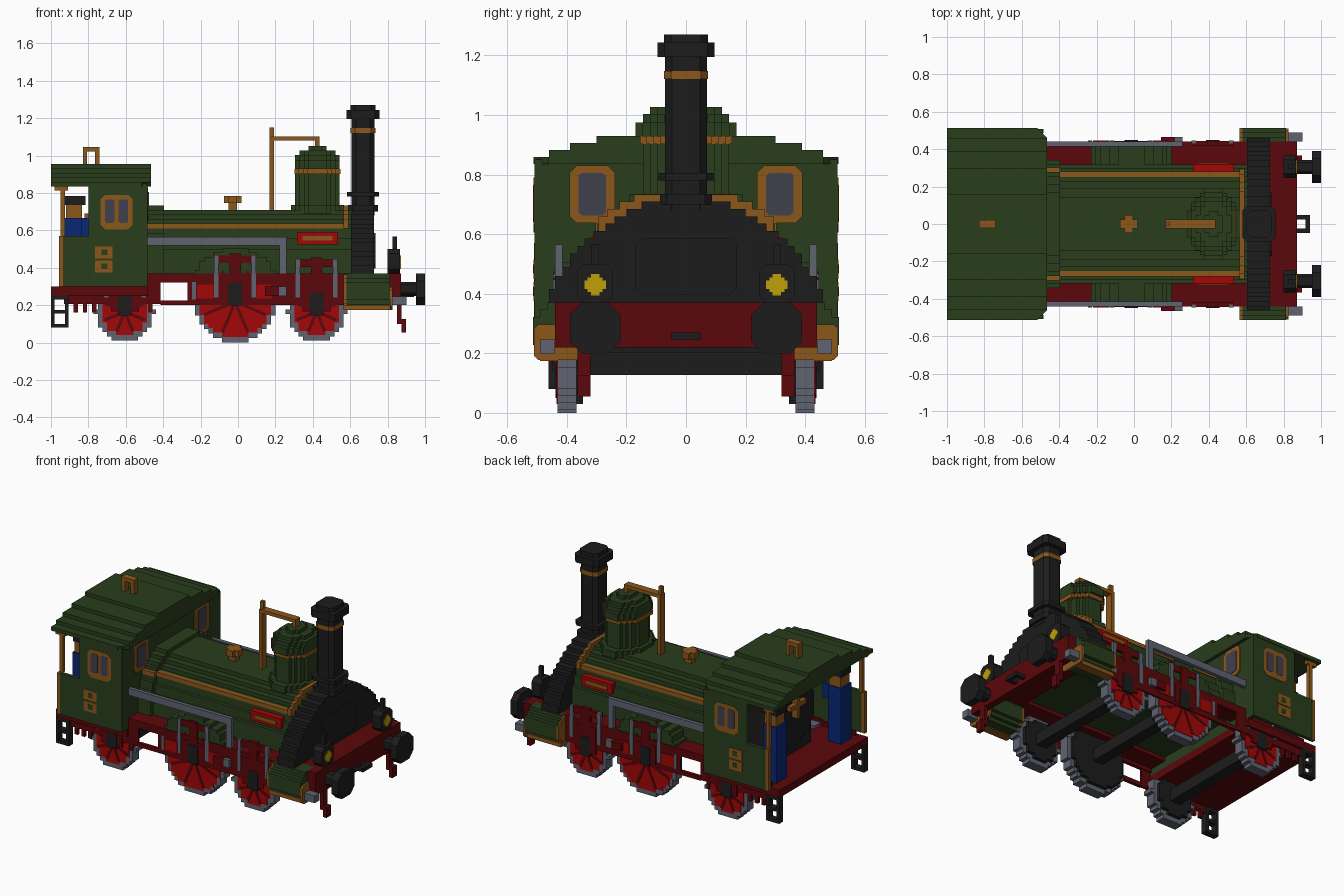
import bpy, bmesh, math
from mathutils import Vector

cube = bpy.data.objects.get("Cube")
if cube:
    bpy.data.objects.remove(cube, do_unlink=True)

U = 0.0238  # block size of the stepped style


def material(name, r, g, b):
    m = bpy.data.materials.new(name)
    m.use_nodes = True
    m.diffuse_color = (r, g, b, 1)
    m.node_tree.nodes["Principled BSDF"].inputs["Base Color"].default_value = (r, g, b, 1)
    return m


GREEN = material("dark_green", .022, .047, .012)
GOLD = material("brass_brown", .26, .095, .011)
BLACK = material("soot_black", .012, .012, .012)
MAROON = material("frame_maroon", .105, .002, .003)
RED = material("bright_red", .36, .002, .002)
GREY = material("steel_grey", .115, .125, .165)
BLUE = material("work_blue", .003, .02, .18)
GLASS = material("slate_glass", .052, .052, .075)
YELLOW = material("lamp_yellow", .53, .35, .003)


def prism(name, points, axis, span, mat):
    """Extrude a 2D outline along an axis."""
    place = {"x": lambda a, b, t: (t, a, b),
             "y": lambda a, b, t: (a, t, b),
             "z": lambda a, b, t: (a, b, t)}[axis]
    bm = bmesh.new()
    ends = [[bm.verts.new(place(a, b, t)) for a, b in points] for t in span]
    bm.faces.new(ends[0])
    bm.faces.new(ends[1])
    for i in range(len(points)):
        j = (i + 1) % len(points)
        bm.faces.new((ends[0][i], ends[0][j], ends[1][j], ends[1][i]))
    bmesh.ops.recalc_face_normals(bm, faces=bm.faces)
    mesh = bpy.data.meshes.new(name)
    bm.to_mesh(mesh)
    bm.free()
    mesh.materials.append(mat)
    obj = bpy.data.objects.new(name, mesh)
    bpy.context.collection.objects.link(obj)


def box(name, xs, ys, zs, mat):
    (a, b), (c, d) = xs, zs
    prism(name, [(a, c), (b, c), (b, d), (a, d)], "y", ys, mat)


def pair(name, xs, ys, zs, mat):
    """The same box on both sides of the engine."""
    box("left_" + name, xs, ys, zs, mat)
    box("right_" + name, xs, (-ys[1], -ys[0]), zs, mat)


def steps(base, rows, grow=0):
    """Symmetric stepped outline from (top height, half width) rows."""
    right, low = [], base
    for top, half in rows:
        right += [(half + grow, low + grow * (low > base)), (half + grow, top + grow)]
        low = top
    return right + [(-a, b) for a, b in reversed(right)]


def disc(centre, ru, rv=None, floor=None):
    """Stepped circle or ellipse outline around a centre."""
    rv = rv or ru
    n = max(3, round(2 * rv / U))
    rows = []
    for i in range(n):
        h = (2 * i + 1) / n - 1
        top = centre[1] + rv * (2 * (i + 1) / n - 1)
        if floor is None or top > floor + U / 2:
            rows.append((top, max(1, round(ru * math.sqrt(1 - h * h) / U)) * U))
    base = centre[1] - rv if floor is None else floor
    return [(a + centre[0], b) for a, b in steps(base, rows)]


def octagon(a, b, c, d, k=U):
    return [(a + k, c), (b - k, c), (b, c + k), (b, d - k),
            (b - k, d), (a + k, d), (a, d - k), (a, c + k)]


# Boiler, firebox and smokebox
barrel = [(.5, .318), (.56, .297), (.61, .275), (.635, .255), (.66, .23), (.685, .19), (.71, .145)]
smoke = [(.415, .46), (.46, .44), (.49, .415), (.535, .39), (.56, .365), (.585, .34),
         (.61, .31), (.635, .27), (.66, .24), (.685, .2), (.71, .15)]
prism("boiler", steps(.37, barrel), "x", (-.49, .605), GREEN)
prism("firebox", steps(.37, barrel, U), "x", (-.49, -.395), GREEN)
prism("boiler_ring", steps(.61, smoke[-4:], U), "x", (.565, .592), GOLD)
prism("smokebox", steps(.37, smoke), "x", (.605, .728), BLACK)
prism("smokebox_door", octagon(-.17, .17, .395, .585), "x", (.728, .735), BLACK)
pair("boiler_stripe", (-.395, .57), (.25, .28), (.61, .637), GOLD)
pair("firebox_stripe", (-.485, -.395), (.27, .303), (.61, .637), GOLD)
pair("name_plate", (.315, .535), (.28, .32), (.525, .59), RED)
pair("name_plate_bar", (.345, .505), (.31, .327), (.545, .57), GOLD)

# Chimney
for name, half, low, high, mat in [
        ("chimney", .062, .68, 1.21, BLACK), ("chimney_base", .08, .7, .735, BLACK),
        ("chimney_collar", .085, .78, .805, BLACK), ("chimney_band", .066, 1.12, 1.147, GOLD),
        ("chimney_cap", .088, 1.195, 1.243, BLACK), ("chimney_lip", .066, 1.243, 1.27, BLACK)]:
    prism(name, octagon(.668 - half, .668 + half, -half - .008, half + .008), "z", (low, high), mat)

# Steam dome
for name, rx, ry, low, high, mat in [
        ("dome_base", .14, .19, .69, .735, GREEN), ("dome", .115, .145, .7, .96, GREEN),
        ("dome_band", .125, .15, .902, .928, GOLD), ("dome_rim", .13, .17, .928, .975, GREEN),
        ("dome_shoulder", .125, .145, .975, 1.003, GREEN), ("dome_crown", .09, .12, 1.003, 1.027, GREEN),
        ("dome_top", .045, .07, 1.027, 1.05, GREEN)]:
    grow = .005 if mat == GOLD else 0
    outline = [(a + math.copysign(grow, a - .425), b + math.copysign(grow, b))
               for a, b in disc((.425, 0), rx, ry)]
    prism(name, outline, "z", (low, high), mat)

# Brass pipe, valve and whistle
box("pipe_upright", (.168, .192), (-.024, .024), (.7, 1.1), GOLD)
box("pipe_tip", (.168, .192), (-.012, .012), (1.1, 1.15), GOLD)
box("pipe_run", (.18, .435), (-.024, .024), (1.08, 1.102), GOLD)
box("pipe_drop", (.412, .435), (-.024, .024), (1.04, 1.09), GOLD)
box("valve_stem", (-.052, -.005), (-.024, .024), (.7, .75), GOLD)
box("valve_head_long", (-.076, .02), (-.024, .024), (.745, .785), GOLD)
box("valve_head_cross", (-.052, -.005), (-.048, .048), (.745, .785), GOLD)
for x in (-.83, -.764):
    box("whistle_leg", (x, x + U), (-.022, .022), (.94, 1.045), GOLD)
box("whistle_bar", (-.83, -.74), (-.022, .022), (1.022, 1.046), GOLD)

# Cab roof in shrinking layers with clipped front corners
for i, half in enumerate((.512, .46, .39, .3, .16)):
    low = .835 + i * U
    clip = .05 if i == 0 else 0
    prism("roof_layer", [(-1, -half), (-.465 - clip, -half), (-.465, -half + clip),
                         (-.465, half - clip), (-.465 - clip, half), (-1, half)],
          "z", (low, low + U), GREEN)

# Cab walls, trim and windows
pair("cab_lower_wall", (-.935, -.485), (.486, .509), (.3, .57), GREEN)
pair("cab_upper_wall", (-.8, -.485), (.486, .509), (.57, .84), GREEN)
box("cab_front_wall", (-.51, -.487), (-.509, .509), (.3, .85), GREEN)
pair("cab_edge_trim", (-.957, -.935), (.486, .51), (.3, .57), GOLD)
pair("cab_post", (-.95, -.926), (.47, .494), (.57, .84), GOLD)
pair("post_bracket", (-.98, -.91), (.47, .494), (.812, .836), GOLD)
for side in (-1, 1):
    def outer(t, s=side):
        return tuple(sorted((s * .505, s * (.509 + t))))
    prism("side_window_frame", octagon(-.735, -.565, .605, .79), "y", outer(.003), GOLD)
    for x in (-.71, -.638):
        prism("side_window_pane", octagon(x, x + .05, .64, .765, .008), "y", outer(.005), GLASS)
    for z in (.375, .45):
        box("cab_plaque", (-.765, -.67), outer(.003), (z, z + .065), GOLD)
        box("cab_plaque_centre", (-.73, -.698), outer(.005), (z + .018, z + .048), GREEN)
    y = side * .315
    prism("front_window_frame", octagon(y - .076, y + .076, .637, .83), "x", (-.49, -.48), GOLD)
    prism("front_window_pane", octagon(y - .046, y + .046, .663, .805, .01), "x", (-.49, -.477), GLASS)

# Cab floor, backhead and crew
box("cab_floor", (-1, -.485), (-.46, .46), (.25, .3), MAROON)
prism("backhead", disc((0, .56), .22, .2), "x", (-.78, -.5), BLACK)
box("backhead_base", (-.76, -.5), (-.21, .21), (.3, .56), BLACK)
box("regulator", (-.82, -.78), (-.012, .012), (.55, .69), GOLD)
box("regulator_arm", (-.82, -.79), (-.08, .08), (.62, .65), GOLD)
pair("crew_body", (-.93, -.835), (.28, .39), (.3, .665), BLUE)
pair("crew_arm", (-.84, -.79), (.29, .315), (.57, .665), BLUE)
pair("crew_head", (-.92, -.835), (.29, .38), (.665, .74), GOLD)
pair("crew_cap", (-.93, -.815), (.285, .385), (.735, .785), BLACK)

# Running boards, frames and front deck
pair("running_board", (-.49, .6), (.3, .44), (.345, .37), MAROON)
pair("frame_top", (-.5, .57), (.42, .442), (.322, .37), MAROON)
pair("frame_rear", (-.93, -.415), (.43, .442), (.205, .33), MAROON)
pair("frame_sill", (-.415, -.27), (.42, .442), (.2, .226), MAROON)
pair("frame_middle", (-.27, .58), (.43, .442), (.2, .33), MAROON)
pair("frame_front", (.57, .83), (.39, .44), (.22, .35), MAROON)
box("front_deck", (.57, .87), (-.44, .44), (.345, .37), MAROON)
box("buffer_beam", (.825, .872), (-.44, .44), (.22, .37), MAROON)
pair("guard_iron", (.85, .875), (.32, .365), (.1, .23), MAROON)
pair("guard_foot", (.873, .898), (.32, .365), (.055, .125), MAROON)
for x in (-.88, -.83, -.78, -.48):
    pair("brake_hanger", (x, x + U), (.42, .44), (.16, .22), MAROON)

# Handrail pipe
pair("steam_pipe", (-.49, .26), (.415, .44), (.52, .565), GREY)
pair("steam_pipe_drop", (.222, .26), (.415, .44), (.37, .53), GREY)

# Wheels, axles, springs and axle boxes
for x, r, z, spring in ((-.605, .155, .165, .25), (-.015, .218, .218, .455), (.42, .155, .165, .435)):
    box("axle", (x - .036, x + .036), (-.36, .36), (z - .038, z + .038), BLACK)
    pair("axle_box", (x - .036, x + .036), (.43, .449), (z - .02, z + .1), BLACK)
    pair("axle_guide", (x - .075, x + .075), (.43, .445), (z, .34), MAROON)
    if spring > .3:
        pair("spring", (x - .11, x + .11), (.42, .443), (spring - .03, spring + .01), MAROON)
        pair("spring_buckle", (x - .03, x + .03), (.42, .445), (.33, spring + .02), MAROON)
    for dx in (-.1, .1):
        low, high = sorted((spring, .24))
        pair("spring_hanger", (x + dx - .012, x + dx + .012), (.43, .447), (low, high + .012), GREY)
    for side in (-1, 1):
        for name, radius, near, far, mat in (("wheel_tyre", r, .367, .432, GREY),
                                             ("wheel_face", r - .03, .37, .435, RED),
                                             ("wheel_back", r - .03, .345, .37, BLACK)):
            prism(name, disc((x, z), radius), "y", (side * near, side * far), mat)
        for k in range(4):
            a = k * math.pi / 4 + math.pi / 8
            d, n = Vector((math.cos(a), math.sin(a))) * (r - .04), Vector((-math.sin(a), math.cos(a))) * .008
            c = Vector((x, z))
            prism("wheel_spoke", [c + d + n, c - d + n, c - d - n, c + d - n],
                  "y", (side * .43, side * .438), MAROON)
pair("crosshead_patch", (-.22, -.13), (.436, .446), (.235, .31), RED)
pair("crosshead_patch", (.1, .18), (.436, .446), (.235, .31), RED)
pair("slide_bar", (-.245, -.225), (.435, .446), (.23, .325), GREY)
pair("crosshead", (.145, .22), (.436, .465), (.25, .3), MAROON)
pair("crosshead_pin", (.22, .26), (.436, .465), (.25, .3), GREY)

for side in (-1, 1):
    # Wheel splashers
    prism("splasher", disc((-.015, .27), .235, floor=.37), "y", (side * .3, side * .436), GREEN)
    # Cylinders
    prism("cylinder", disc((side * .418, .275), .095), "x", (.58, .812), GREEN)
    prism("cylinder_rear_cap", disc((side * .418, .275), .09), "x", (.565, .58), GOLD)
    y = side * .421
    prism("cylinder_front_cap", octagon(y - .09, y + .09, .178, .297, .015), "x", (.812, .826), GOLD)
    # Buffers
    y = side * .305
    prism("buffer_shank", octagon(y - .038, y + .038, .25, .325, .015), "x", (.87, .955), BLACK)
    prism("buffer_head", octagon(y - .085, y + .085, .2, .37, .04), "x", (.952, 1), BLACK)
    # Lamps
    prism("lamp_body", octagon(y - .06, y + .06, .37, .5), "x", (.8, .867), BLACK)
    box("lamp_chimney", (.825, .85), (y - .012, y + .012), (.5, .567), BLACK)
    for w, h in ((.036, .014), (.014, .036), (.025, .025)):
        box("lamp_glass", (.864, .872), (y - w, y + w), (.43 - h, .43 + h), YELLOW)

pair("cylinder_foot", (.565, .825), (.43, .49), (.175, .2), GOLD)
pair("piston_end", (.82, .9), (.44, .49), (.2, .247), GREY)

# Coupling loop
pair("coupling_side", (.87, .94), (.024, .048), (.245, .27), BLACK)
box("coupling_end", (.918, .942), (-.048, .048), (.245, .27), BLACK)

# Rear steps
for x in (-1, -.925):
    pair("step_stile", (x, x + .02), (.42, .462), (.08, .255), BLACK)
for z in (.08, .155, .23):
    pair("step_tread", (-1, -.905), (.42, .462), (z, z + .02), BLACK)
